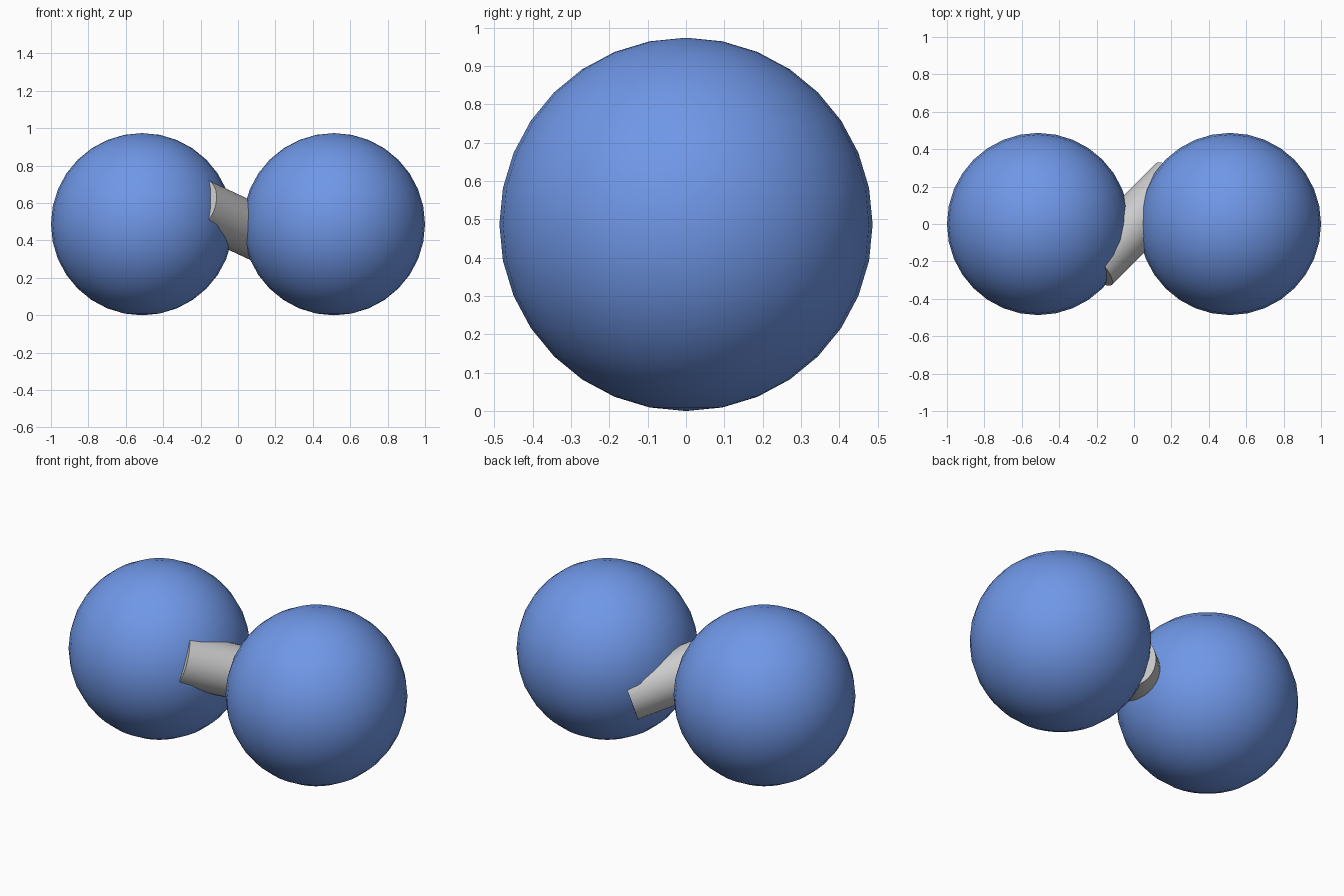
import bpy
from mathutils import Vector

cube = bpy.data.objects.get("Cube")
if cube:
    bpy.data.objects.remove(cube, do_unlink=True)

RADIUS = 0.487
CENTRE_X = 1.0 - RADIUS


def make_material(name, colour):
    mat = bpy.data.materials.new(name)
    mat.use_nodes = True
    mat.diffuse_color = colour
    mat.node_tree.nodes["Principled BSDF"].inputs["Base Color"].default_value = colour
    return mat


def finish(name, mat):
    obj = bpy.context.object
    obj.name = name
    obj.data.materials.append(mat)
    bpy.ops.object.shade_smooth_by_angle()
    return obj


blue = make_material("blue", (0.16, 0.31, 0.8, 1))
grey = make_material("light grey", (0.6, 0.6, 0.6, 1))

# Two equal balls, one on each side
for name, side in (("left_ball", 1), ("right_ball", -1)):
    bpy.ops.mesh.primitive_uv_sphere_add(
        segments=32, ring_count=16, radius=RADIUS,
        location=(side * CENTRE_X, 0, RADIUS))
    finish(name, blue)

# Slanted rod joining the balls, partly sunk into both
bpy.ops.mesh.primitive_cylinder_add(
    vertices=32, radius=0.146, depth=0.662, location=(0, 0, RADIUS))
rod = finish("connecting_rod", grey)
rod.rotation_euler = Vector((1, 1, -0.467)).to_track_quat("Z", "Y").to_euler()
